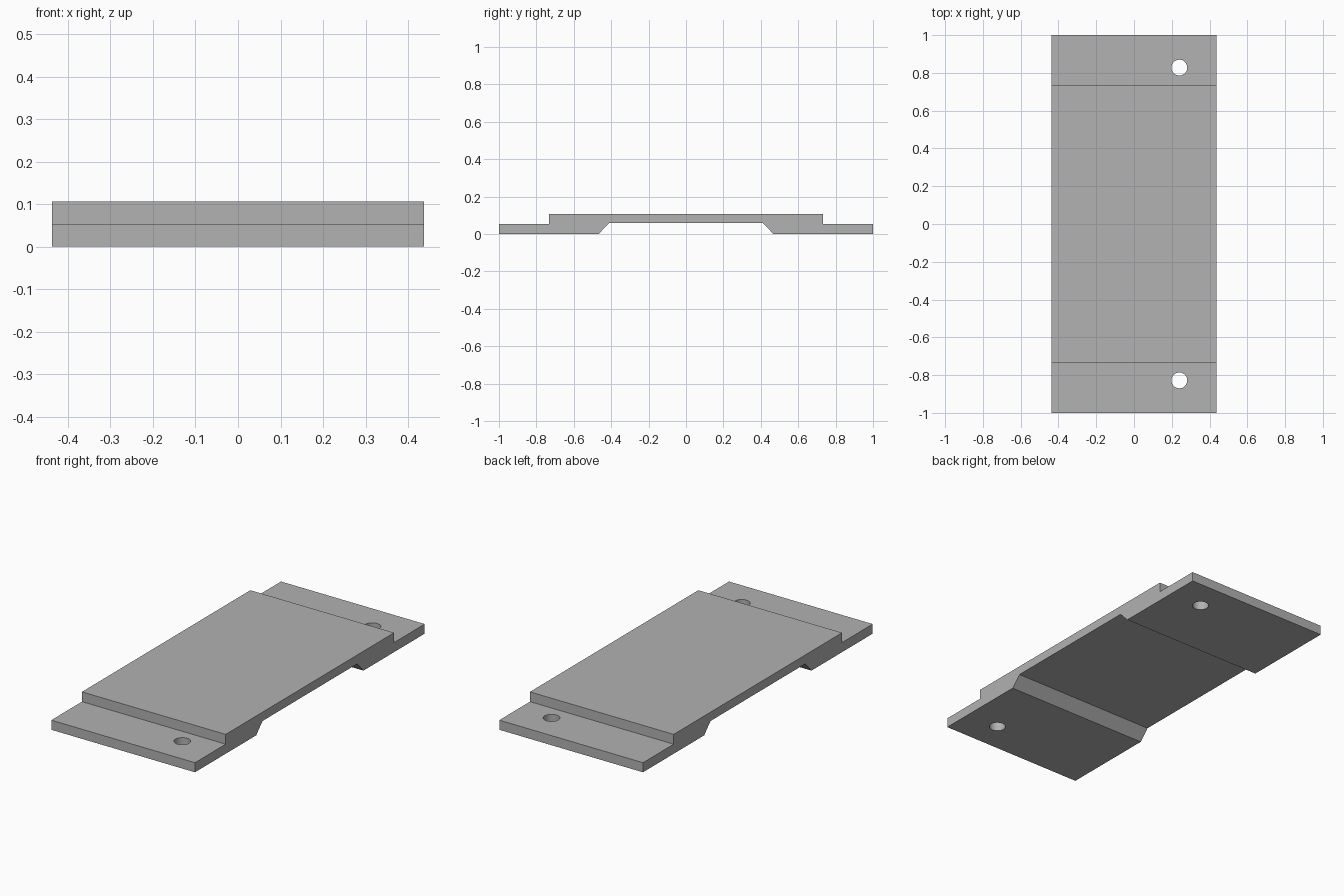
import bpy
import bmesh

cube = bpy.data.objects.get("Cube")
if cube:
    bpy.data.objects.remove(cube, do_unlink=True)

HALF_WIDTH = 0.438
HOLE_X, HOLE_Y, HOLE_RADIUS = 0.24, 0.828, 0.042

grey = bpy.data.materials.new("plain grey")
grey.use_nodes = True
grey.diffuse_color = (0.445, 0.445, 0.445, 1)
grey.node_tree.nodes["Principled BSDF"].inputs["Base Color"].default_value = grey.diffuse_color


def make_object(name, bm):
    bmesh.ops.recalc_face_normals(bm, faces=bm.faces)
    mesh = bpy.data.meshes.new(name)
    bm.to_mesh(mesh)
    bm.free()
    mesh.materials.append(grey)
    obj = bpy.data.objects.new(name, mesh)
    bpy.context.collection.objects.link(obj)
    return obj


# Stepped plate: half of the side profile, mirrored and extruded across the width
half = [(0.412, 0.058), (0.467, 0), (1, 0), (1, 0.053), (0.733, 0.053), (0.733, 0.107)]
profile = half + [(-y, z) for y, z in reversed(half)]
bm = bmesh.new()
face = bm.faces.new([bm.verts.new((-HALF_WIDTH, y, z)) for y, z in profile])
extruded = bmesh.ops.extrude_face_region(bm, geom=[face])["geom"]
moved = [v for v in extruded if isinstance(v, bmesh.types.BMVert)]
bmesh.ops.translate(bm, verts=moved, vec=(2 * HALF_WIDTH, 0, 0))
plate = make_object("stepped_plate", bm)

# Screw holes through both end flanges
bm = bmesh.new()
for side in (-1, 1):
    hole = bmesh.ops.create_cone(bm, cap_ends=True, segments=32, radius1=HOLE_RADIUS,
                                 radius2=HOLE_RADIUS, depth=0.4)
    bmesh.ops.translate(bm, verts=hole["verts"], vec=(HOLE_X, side * HOLE_Y, 0))
cutter = make_object("hole_cutter", bm)

cut = plate.modifiers.new("screw holes", "BOOLEAN")
cut.operation = "DIFFERENCE"
cut.solver = "EXACT"
cut.object = cutter

# Apply the cut, then smooth only the hole walls
bpy.context.view_layer.objects.active = plate
plate.select_set(True)
bpy.ops.object.modifier_apply(modifier=cut.name)
bpy.data.objects.remove(cutter, do_unlink=True)
bpy.ops.object.shade_smooth_by_angle()
